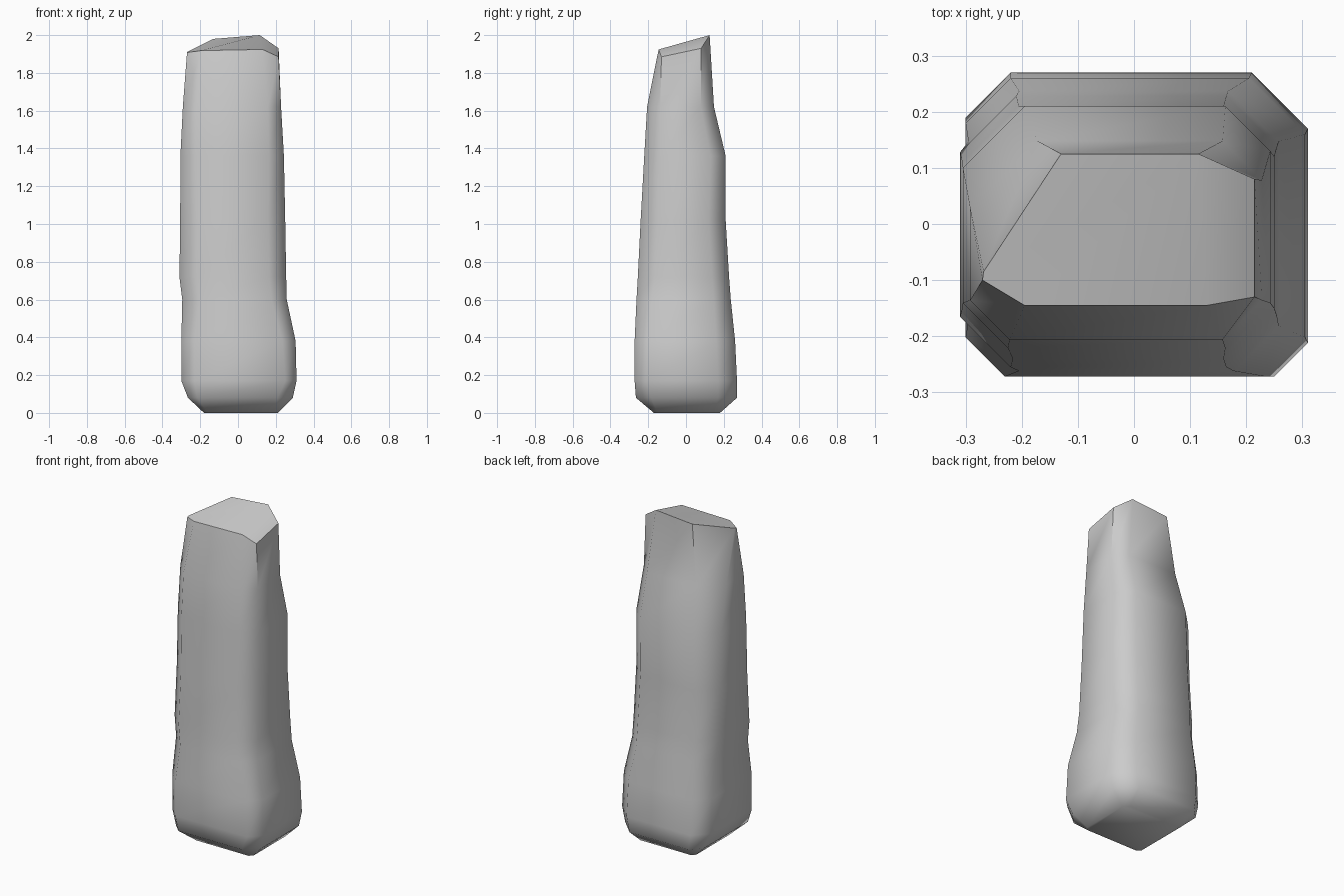
import bpy, bmesh, math

# Rings: z, x min, x max, y min, y max,
# then corner cuts front-left, front-right, back-right, back-left
RINGS = [
    (0.00, -0.18, 0.21, -0.17, 0.18, 0.02, 0.02, 0.03, 0.02),
    (0.08, -0.265, 0.29, -0.265, 0.27, 0.05, 0.08, 0.10, 0.06),
    (0.17, -0.30, 0.31, -0.272, 0.27, 0.07, 0.06, 0.10, 0.08),
    (0.38, -0.30, 0.305, -0.272, 0.26, 0.07, 0.07, 0.10, 0.08),
    (0.60, -0.295, 0.258, -0.262, 0.237, 0.09, 0.08, 0.09, 0.09),
    (0.72, -0.31, 0.255, -0.255, 0.228, 0.09, 0.09, 0.09, 0.10),
    (1.02, -0.306, 0.25, -0.24, 0.21, 0.09, 0.09, 0.09, 0.10),
    (1.36, -0.305, 0.243, -0.221, 0.21, 0.08, 0.08, 0.08, 0.11),
    (1.62, -0.292, 0.228, -0.206, 0.148, 0.07, 0.07, 0.07, 0.12),
]
# Slanted broken top, with a large cut at the back-left corner
TOP = [(-0.27, -0.10, 1.908), (-0.195, -0.145, 1.918), (0.13, -0.145, 1.924),
       (0.215, -0.13, 1.885), (0.215, 0.08, 1.93), (0.115, 0.125, 2.0),
       (-0.13, 0.125, 1.98), (-0.268, -0.085, 1.912)]


def octagon(z, x0, x1, y0, y1, fl, fr, br, bl):
    return [(x0, y0 + fl, z), (x0 + fl, y0, z), (x1 - fr, y0, z), (x1, y0 + fr, z),
            (x1, y1 - br, z), (x1 - br, y1, z), (x0 + bl, y1, z), (x0, y1 - bl, z)]


# Standing stone body, lofted through the rings
bm = bmesh.new()
loops = [[bm.verts.new(p) for p in ring] for ring in [octagon(*r) for r in RINGS] + [TOP]]
for a, b in zip(loops, loops[1:]):
    for i in range(8):
        j = (i + 1) % 8
        bm.faces.new((a[i], a[j], b[j], b[i]))

# Base, top face and the sloping facet on its right side
bm.faces.new(loops[0][::-1])
t = loops[-1]
bm.faces.new((t[2], t[3], t[4], t[5]))
bm.faces.new((t[0], t[1], t[2], t[5], t[6], t[7]))
bmesh.ops.recalc_face_normals(bm, faces=bm.faces)

mesh = bpy.data.meshes.new("standing_stone")
bm.to_mesh(mesh)
bm.free()
stone = bpy.data.objects.new("standing_stone", mesh)
bpy.context.collection.objects.link(stone)
bpy.context.view_layer.objects.active = stone
stone.select_set(True)
bpy.ops.object.shade_smooth_by_angle(angle=math.radians(50))
